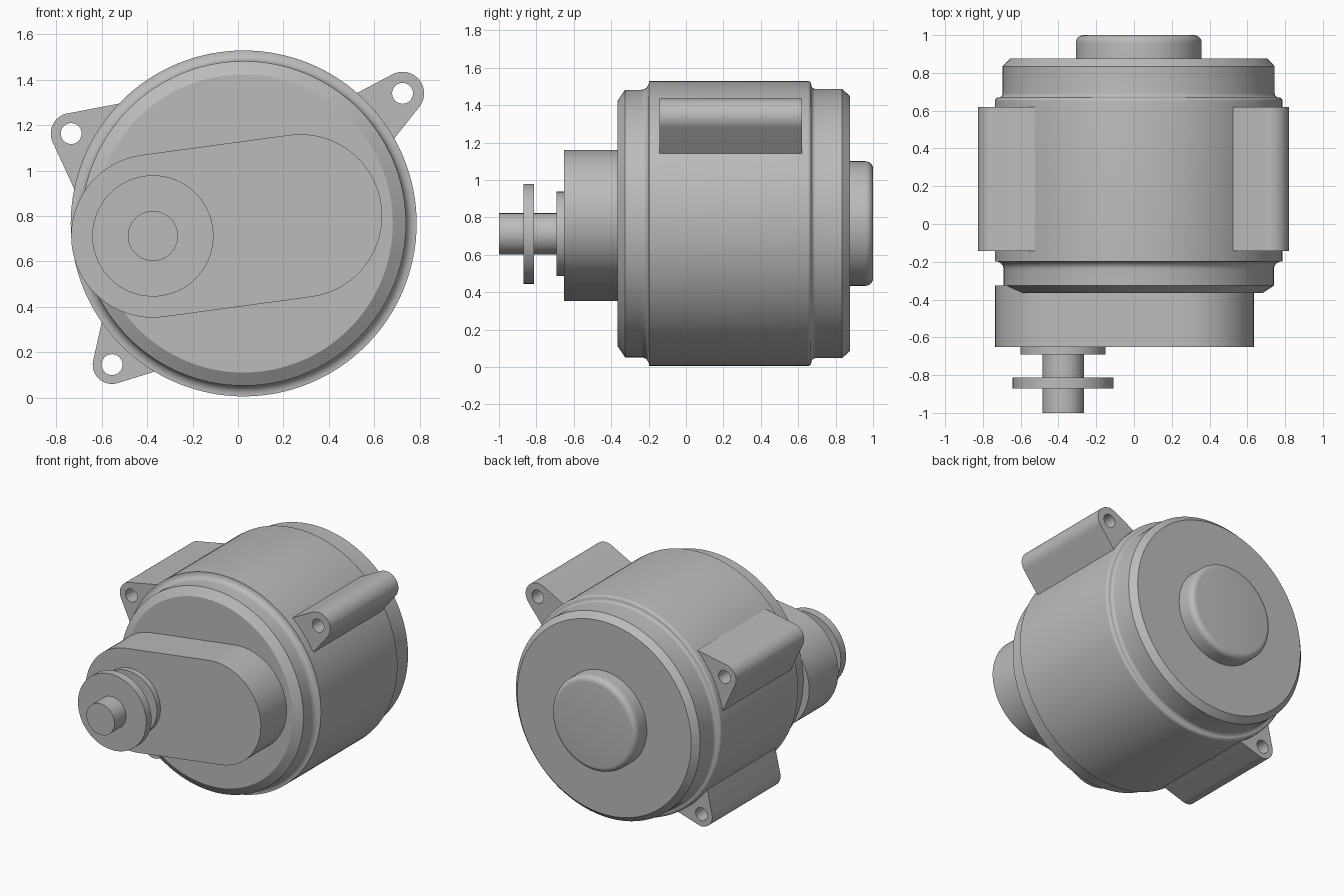
import bpy, bmesh
from math import sin, cos, pi, radians, atan2
from mathutils import Vector, Matrix

if "Cube" in bpy.data.objects:
    bpy.data.objects.remove(bpy.data.objects["Cube"])

grey = bpy.data.materials.new("metal grey")
grey.use_nodes = True
COLOUR = (0.5, 0.5, 0.5, 1)
grey.diffuse_color = COLOUR
grey.node_tree.nodes["Principled BSDF"].inputs["Base Color"].default_value = COLOUR


def finish(name, mesh):
    """Link a mesh as a part, coloured and smooth with sharp edges."""
    obj = bpy.data.objects.new(name, mesh)
    bpy.context.collection.objects.link(obj)
    mesh.materials.clear()
    mesh.materials.append(grey)
    bpy.ops.object.select_all(action="DESELECT")
    obj.select_set(True)
    bpy.context.view_layer.objects.active = obj
    bpy.ops.object.shade_smooth_by_angle(angle=radians(28))
    return obj


def arc(cx, cy, r, start, end, steps=6):
    return [(cx + r * cos(radians(start + (end - start) * i / steps)),
             cy + r * sin(radians(start + (end - start) * i / steps)))
            for i in range(steps + 1)]


def lathe(name, profile, x, z, steps=96):
    """Revolve (radius, y) points about an axis parallel to y."""
    bm = bmesh.new()
    verts = [bm.verts.new((r, y, 0)) for r, y in profile]
    edges = [bm.edges.new(pair) for pair in zip(verts, verts[1:])]
    bmesh.ops.spin(bm, geom=verts + edges, cent=(0, 0, 0), axis=(0, 1, 0),
                   angle=2 * pi, steps=steps)
    bmesh.ops.remove_doubles(bm, verts=bm.verts, dist=1e-5)
    bmesh.ops.recalc_face_normals(bm, faces=bm.faces)
    bmesh.ops.translate(bm, verts=bm.verts, vec=(x, 0, z))
    mesh = bpy.data.meshes.new(name)
    bm.to_mesh(mesh)
    bm.free()
    return finish(name, mesh)


def disc(name, r, y0, y1, x, z):
    return lathe(name, [(0, y0), (r, y0), (r, y1), (0, y1)], x, z)


def extrude(name, loops, y0, y1):
    """Extrude closed (x, z) outlines along y; inner outlines become holes."""
    curve = bpy.data.curves.new(name, "CURVE")
    curve.dimensions = "2D"
    curve.fill_mode = "BOTH"
    curve.extrude = (y1 - y0) / 2
    for loop in loops:
        spline = curve.splines.new("POLY")
        spline.points.add(len(loop) - 1)
        for point, (x, z) in zip(spline.points, loop):
            point.co = (x, z, 0, 1)
        spline.use_cyclic_u = True
    temp = bpy.data.objects.new(name + " outline", curve)
    bpy.context.collection.objects.link(temp)
    graph = bpy.context.evaluated_depsgraph_get()
    mesh = bpy.data.meshes.new_from_object(temp.evaluated_get(graph))
    bpy.data.objects.remove(temp)
    mesh.transform(Matrix.Translation((0, (y0 + y1) / 2, 0))
                   @ Matrix.Rotation(pi / 2, 4, "X"))
    bm = bmesh.new()
    bm.from_mesh(mesh)
    bmesh.ops.remove_doubles(bm, verts=bm.verts, dist=1e-5)
    bmesh.ops.recalc_face_normals(bm, faces=bm.faces)
    bm.to_mesh(mesh)
    bm.free()
    return finish(name, mesh)


# Motor can, with filleted shoulders and chamfered ends
CX, CZ = 0.025, 0.767
can = [(0, -0.365), (0.657, -0.365), (0.715, -0.326)]
can += arc(0.757, -0.24, 0.042, 180, 90)
can += [(0.762, -0.198)]
can += arc(0.742, 0.65, 0.02, 0, 90)
can += arc(0.742, 0.692, 0.022, 270, 180)
can += [(0.72, 0.835), (0.68, 0.877), (0, 0.877)]
lathe("motor_can", can, CX, CZ, 128)

# Rear bearing cap
cap = [(0, 0.86), (0.333, 0.86)] + arc(0.293, 0.96, 0.04, 0, 90) + [(0, 1)]
lathe("rear_cap", cap, CX, CZ)

# Gearbox housing: a tilted round-ended block
AX, AZ = -0.375, 0.712
BX, BZ = 0.275, 0.8
tilt = atan2(BZ - AZ, BX - AX) * 180 / pi
outline = (arc(AX, AZ, 0.36, tilt + 90, tilt + 270, 40)
           + arc(BX, BZ, 0.36, tilt - 90, tilt + 90, 40))
extrude("gearbox_housing", [outline], -0.652, -0.325)

# Output shaft with its boss and flange
disc("shaft_boss", 0.225, -0.692, -0.64, AX, AZ)
disc("output_shaft", 0.11, -1, -0.68, AX, AZ)
disc("shaft_flange", 0.267, -0.87, -0.812, AX, AZ)


# Mounting lugs: tapered to the can, drilled lengthwise
def lug(name, centre, r, base_a, base_b):
    c = Vector(centre)

    def tangent(base, side):
        d = Vector(base) - c
        turn = math_acos(r / d.length)
        return (atan2(d.y, d.x) + side * turn) * 180 / pi

    start, end = tangent(base_a, 1), tangent(base_b, -1)
    while end < start:
        end += 360
    outer = [base_a] + arc(c.x, c.y, r, start, end, 20) + [base_b]
    hole = arc(c.x, c.y, 0.046, 0, 360, 32)[:-1]
    extrude(name, [outer, hole], -0.142, 0.62)


from math import acos as math_acos
lug("upper_left_lug", (0.725, 1.34), 0.095, (0.6, 1.03), (0.37, 1.26))
lug("upper_right_lug", (-0.735, 1.163), 0.09, (-0.42, 1.315), (-0.69, 0.85))
lug("lower_right_lug", (-0.555, 0.145), 0.085, (-0.585, 0.4), (-0.3, 0.135))
